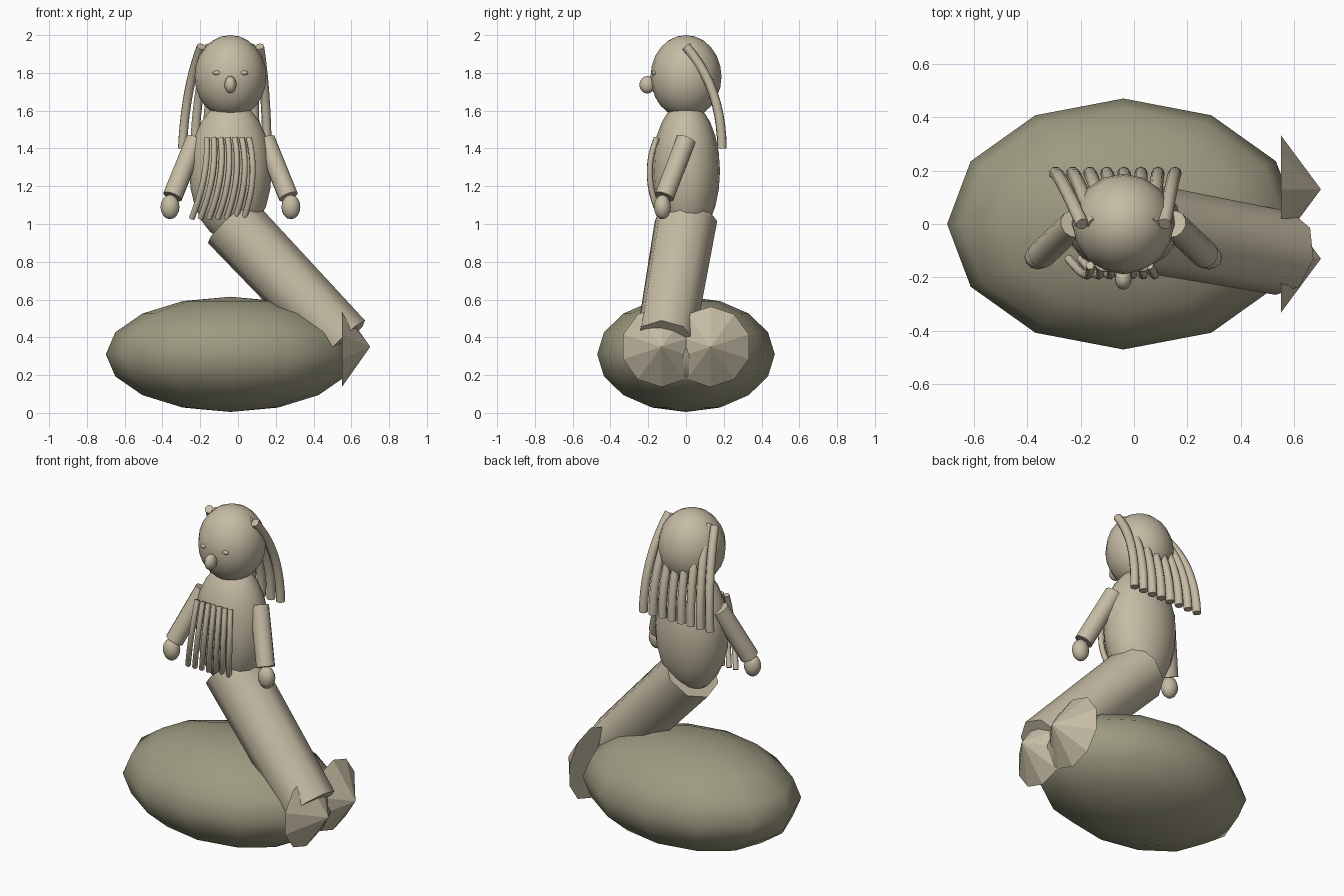
import bpy, math
from mathutils import Vector

if "Cube" in bpy.data.objects:
    bpy.data.objects.remove(bpy.data.objects["Cube"])

CX = -0.04  # x of the figure's middle plane


def material(name, rgb):
    m = bpy.data.materials.new(name)
    m.diffuse_color = (*rgb, 1)
    m.use_nodes = True
    m.node_tree.nodes["Principled BSDF"].inputs["Base Color"].default_value = m.diffuse_color
    return m


STONE = material("olive stone", (0.34, 0.325, 0.22))
CLAY = material("pale clay", (0.56, 0.50, 0.37))


def finish(name, mat):
    ob = bpy.context.object
    ob.name = name
    ob.data.materials.append(mat)
    return ob


def ellipsoid(name, loc, radii, mat=CLAY, seg=16, rings=12):
    bpy.ops.mesh.primitive_uv_sphere_add(segments=seg, ring_count=rings, location=loc)
    ob = finish(name, mat)
    ob.scale = radii
    bpy.ops.object.transform_apply(location=False, rotation=False, scale=True)
    bpy.ops.object.shade_smooth()
    return ob


def rod(name, a, b, r1, r2, sides, smooth=True):
    a, b = Vector(a), Vector(b)
    bpy.ops.mesh.primitive_cone_add(vertices=sides, radius1=r1, radius2=r2,
                                    depth=(b - a).length, location=(a + b) / 2)
    ob = finish(name, CLAY)
    ob.rotation_euler = (b - a).to_track_quat('Z', 'Y').to_euler()
    if smooth:
        bpy.ops.object.shade_smooth_by_angle(angle=math.radians(50))
    return ob


def strand(name, p0, p1, p2, r, steps=10):
    # Quadratic curve swept into a thin capped tube
    p0, p1, p2 = Vector(p0), Vector(p1), Vector(p2)
    cu = bpy.data.curves.new(name, 'CURVE')
    cu.dimensions = '3D'
    cu.bevel_depth = r
    cu.bevel_resolution = 2
    cu.use_fill_caps = True
    sp = cu.splines.new('POLY')
    sp.points.add(steps)
    for i in range(steps + 1):
        t = i / steps
        p = p0 * (1 - t) ** 2 + p1 * 2 * t * (1 - t) + p2 * t * t
        sp.points[i].co = (*p, 1)
    sp.use_smooth = True
    cu.materials.append(CLAY)
    ob = bpy.data.objects.new(name, cu)
    bpy.context.collection.objects.link(ob)


# Rock seat
ellipsoid("rock", (CX, 0, 0.31), (0.66, 0.47, 0.305), STONE, 12, 8)

# Torso, head and face
ellipsoid("torso", (CX, 0, 1.28), (0.218, 0.18, 0.37))
ellipsoid("head", (CX, 0, 1.78), (0.19, 0.188, 0.22))
ellipsoid("nose", (CX, -0.205, 1.737), (0.032, 0.042, 0.046), seg=12, rings=8)

for side, label in ((-1, "left"), (1, "right")):
    ellipsoid(label + "_eye", (CX + side * 0.072, -0.168, 1.80),
              (0.022, 0.012, 0.012), seg=12, rings=8)
    # Arm with rounded hand
    rod(label + "_arm", (CX + side * 0.185, 0, 1.445),
        (CX + side * 0.307, -0.115, 1.145), 0.053, 0.053, 12)
    ellipsoid(label + "_hand", (CX + side * 0.32, -0.125, 1.09),
              (0.05, 0.045, 0.065), seg=12, rings=8)

# Tail and two fan-like fins
rod("tail", (CX, 0, 1.015), (0.56, -0.11, 0.38), 0.168, 0.158, 8)
for y, label in ((-0.13, "front"), (0.13, "back")):
    rod(label + "_fin", (0.55, y, 0.35), (0.70, y, 0.35), 0.213, 0, 10, smooth=False)

# Hair falling down the back
for i in range(8):
    k = i - 3.5
    xs, xe = CX + k * 0.044, -0.07 + k * 0.064
    strand(f"hair_strand_{i + 1}", (xs, 0, 1.94), (xs * 0.15 + xe * 0.85, 0.19, 1.72),
           (xe, 0.19, 1.40), 0.025)

# Locks hanging over the chest
for i in range(7):
    strand(f"chest_lock_{i + 1}", (-0.165 + i * 0.037, -0.155, 1.455),
           (-0.155 + i * 0.044, -0.24, 1.25), (-0.245 + i * 0.046, -0.13, 1.03), 0.016)
